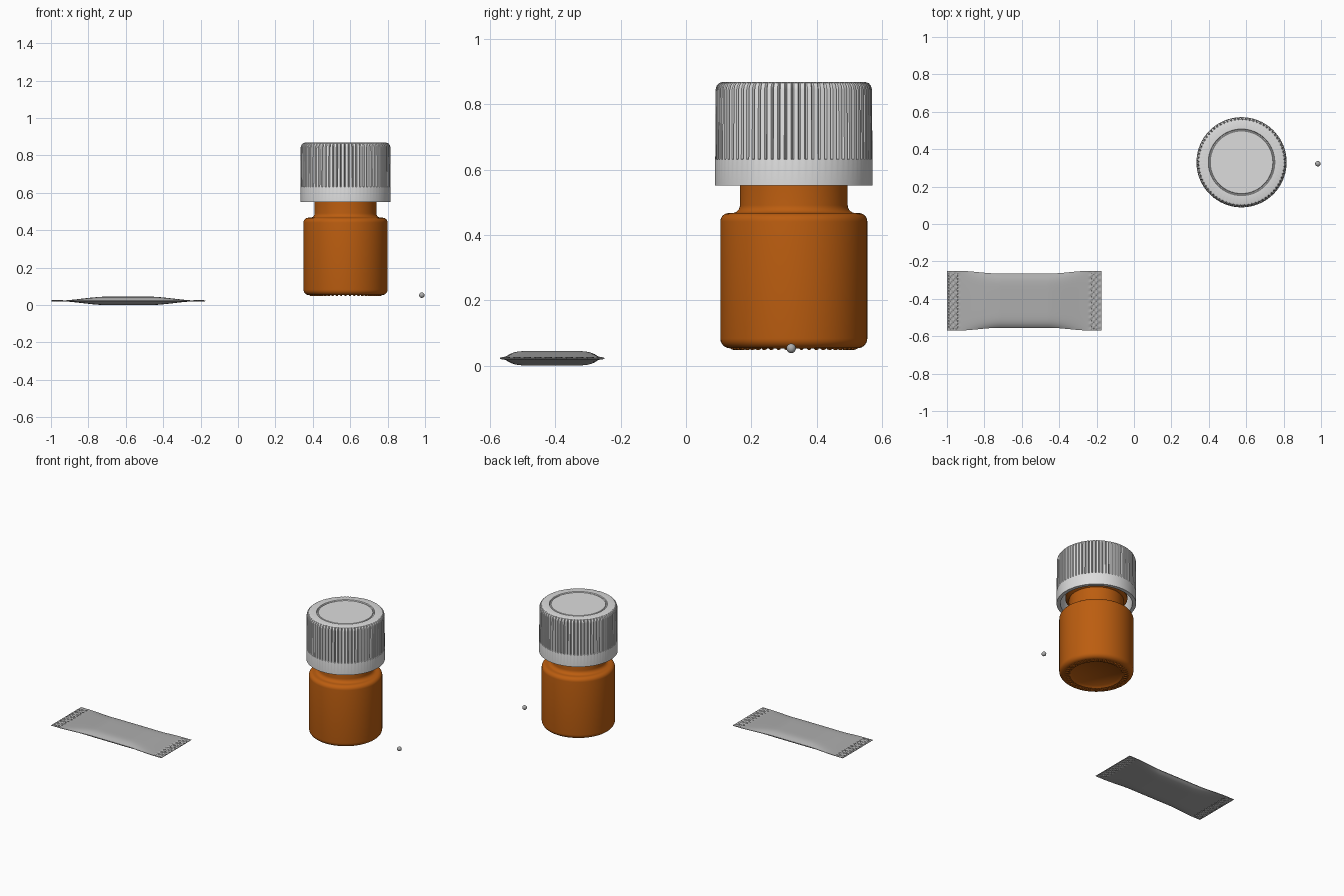
import bpy, bmesh, math
from mathutils import Matrix, Vector

cube = bpy.data.objects.get("Cube")
if cube:
    bpy.data.objects.remove(cube)


def material(name, rgb):
    m = bpy.data.materials.new(name)
    m.use_nodes = True
    m.diffuse_color = (*rgb, 1)
    m.node_tree.nodes["Principled BSDF"].inputs["Base Color"].default_value = (*rgb, 1)
    return m


AMBER = material("amber plastic", (0.50, 0.11, 0.005))
WHITE = material("white plastic", (0.72, 0.72, 0.72))
FOIL = material("grey paper", (0.42, 0.42, 0.42))


def finish(bm, name, mat, location=(0, 0, 0), angle=35):
    bmesh.ops.recalc_face_normals(bm, faces=bm.faces)
    mesh = bpy.data.meshes.new(name)
    bm.to_mesh(mesh)
    bm.free()
    mesh.materials.append(mat)
    ob = bpy.data.objects.new(name, mesh)
    ob.location = location
    bpy.context.collection.objects.link(ob)
    bpy.ops.object.select_all(action='DESELECT')
    ob.select_set(True)
    bpy.context.view_layer.objects.active = ob
    bpy.ops.object.shade_smooth_by_angle(angle=math.radians(angle))
    return ob


def lathe(profile, segments, groove=lambda i: 0):
    """Spin (radius, z, groove depth) points; both ends lie on the axis."""
    bm = bmesh.new()
    rings = []
    for r, z, depth in profile:
        if r == 0:
            rings.append([bm.verts.new((0, 0, z))] * segments)
            continue
        ring = []
        for i in range(segments):
            a = math.tau * i / segments
            rr = r - depth * groove(i)
            ring.append(bm.verts.new((rr * math.cos(a), rr * math.sin(a), z)))
        rings.append(ring)
    for low, high in zip(rings, rings[1:]):
        for i in range(segments):
            j = (i + 1) % segments
            corners = dict.fromkeys((low[i], low[j], high[j], high[i]))
            bm.faces.new(list(corners))
    return bm


def fillet(r, z, radius, start, end, steps=6):
    """Arc of profile points around a centre, angles in degrees."""
    pts = []
    for k in range(steps + 1):
        a = math.radians(start + (end - start) * k / steps)
        pts.append((r + radius * math.cos(a), z + radius * math.sin(a), 0))
    return pts


CENTRE = (0.575, 0.33, 0)

# Bottle with recessed base, rounded shoulder, neck bead and open mouth
outer = [(0, 0.068, 0), (0.145, 0.064, 0), (0.16, 0.053, 0)]
outer += fillet(0.195, 0.083, 0.03, -90, 0)
outer += fillet(0.199, 0.441, 0.026, 0, 90)
outer += fillet(0.189, 0.491, 0.024, 270, 180)
outer += [(0.165, 0.575, 0), (0.188, 0.585, 0), (0.188, 0.602, 0), (0.165, 0.61, 0),
          (0.165, 0.815, 0), (0.145, 0.815, 0), (0.145, 0.48, 0),
          (0.2, 0.43, 0), (0.2, 0.1, 0), (0, 0.1, 0)]
finish(lathe(outer, 96), "bottle", AMBER, CENTRE)

# Row of small grip nubs under the bottle rim
bm = bmesh.new()
for i in range(48):
    turn = Matrix.Rotation(math.tau * i / 48, 4, 'Z')
    place = turn @ Matrix.Translation((0.18, 0, 0.053))
    bmesh.ops.create_uvsphere(bm, u_segments=8, v_segments=6, radius=1,
                              matrix=place @ Matrix.Diagonal((0.014, 0.006, 0.005, 1)))
finish(bm, "base_nubs", AMBER, CENTRE, 60)

# Cap shell: plain skirt band, ribbed wall and shallow ring on top
g = 0.009
cap = [(0, 0.835, 0), (0.212, 0.835, 0), (0.218, 0.552, 0), (0.241, 0.552, 0),
       (0.241, 0.631, 0), (0.2405, 0.633, g), (0.2395, 0.845, g),
       (0.236, 0.857, g), (0.229, 0.865, 0.004), (0.219, 0.868, 0),
       (0.178, 0.868, 0), (0.175, 0.862, 0), (0.170, 0.862, 0),
       (0.167, 0.866, 0), (0, 0.866, 0)]
finish(lathe(cap, 72 * 5, lambda i: i % 5 == 4), "cap", WHITE, CENTRE, 30)


# Sachet: pillow body pinched flat at both crimped ends
LENGTH, NX, NY = 0.825, 110, 40


def clamp(t):
    return max(0.0, min(1.0, t))


def sachet_point(i, j, side):
    x = LENGTH * (i / NX - 0.5)
    v = 2 * j / NY - 1
    fill = clamp((0.36 - abs(x)) / 0.23)
    soft = fill * fill * (3 - 2 * fill)
    width = 0.16 - 0.015 * soft
    z = side * (0.0015 + 0.021 * (0.5 * fill + 0.5 * soft) * (1 - abs(v) ** 7))
    if abs(x) > 0.35 and 0 < i < NX and 0 < j < NY:
        z += 0.0025 * (1 if (i // 2 + j // 2) % 2 else -1)
    return Vector((x, v * width, z))


bm = bmesh.new()
sheets = []
for side in (1, -1):
    sheet = [[bm.verts.new(sachet_point(i, j, side)) for j in range(NY + 1)]
             for i in range(NX + 1)]
    for i in range(NX):
        for j in range(NY):
            bm.faces.new((sheet[i][j], sheet[i + 1][j],
                          sheet[i + 1][j + 1], sheet[i][j + 1]))
    sheets.append(sheet)
border = [e for e in bm.edges if e.is_boundary]
bmesh.ops.bridge_loops(bm, edges=border)
finish(bm, "sachet", FOIL, (-0.5875, -0.41, 0.0225), 30)

# Small loose pellet
bm = bmesh.new()
bmesh.ops.create_uvsphere(bm, u_segments=16, v_segments=10, radius=0.0145)
finish(bm, "pellet", FOIL, (0.983, 0.322, 0.053), 40)
